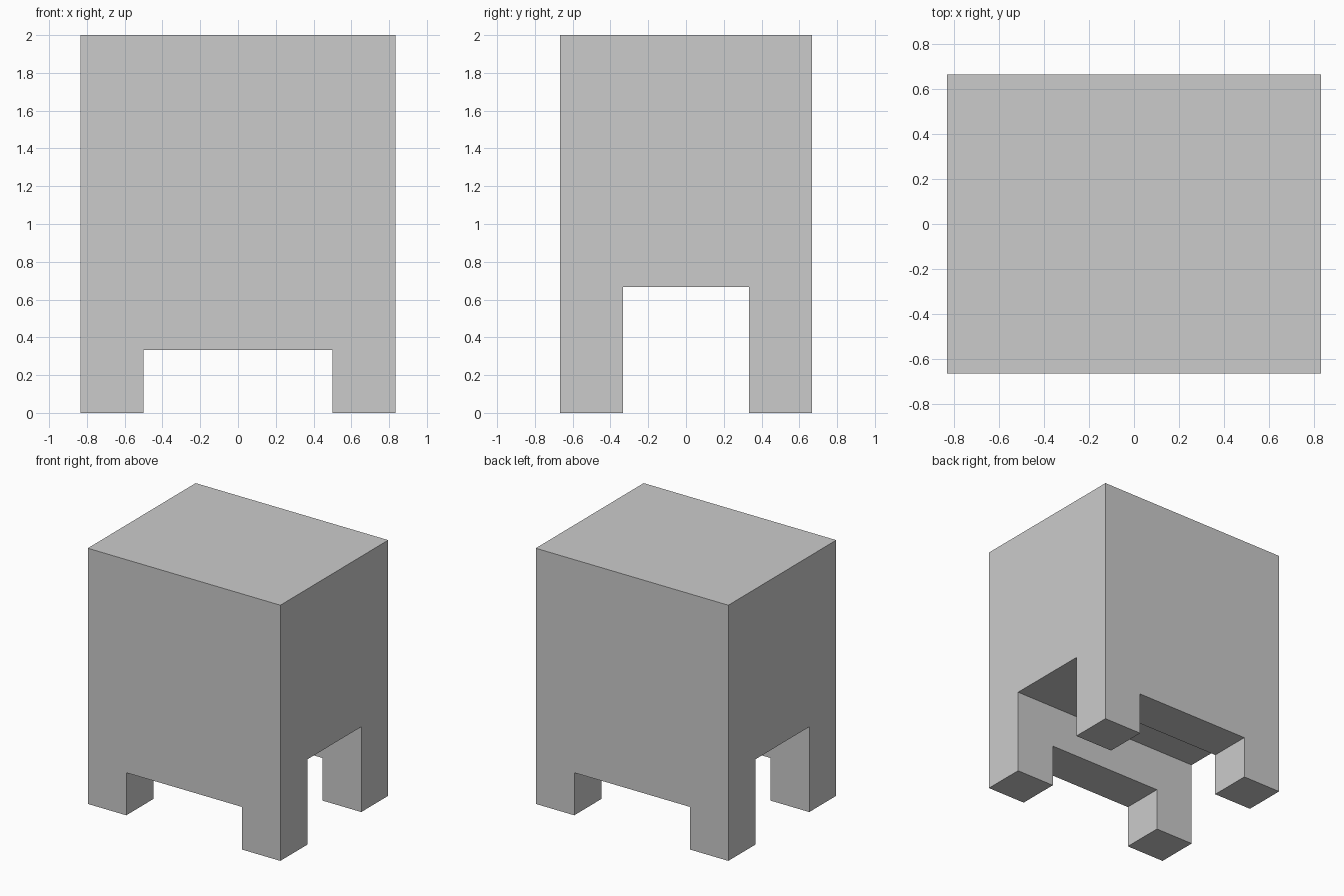
import bpy

if "Cube" in bpy.data.objects:
    bpy.data.objects.remove(bpy.data.objects["Cube"])

U = 1 / 3  # base module of the design


def box(name, size, z0):
    """Box centred on x and y, standing on height z0."""
    bpy.ops.mesh.primitive_cube_add(size=1, location=(0, 0, z0 + size[2] / 2))
    ob = bpy.context.object
    ob.name = name
    ob.scale = size
    bpy.ops.object.transform_apply(location=True, rotation=False, scale=True)
    return ob


# Solid block for the body and its four legs
body = box("body_with_legs", (5 * U, 4 * U, 6 * U), 0)

# Low opening front to back, taller opening side to side
cutters = [
    box("front_opening_cutter", (3 * U, 6 * U, 1 + U), U - 1 - U),
    box("side_opening_cutter", (7 * U, 2 * U, 1 + 2 * U), -1),
]

# Carve the openings, then discard the cutters
bpy.context.view_layer.objects.active = body
for cutter in cutters:
    cutter.hide_render = True
    mod = body.modifiers.new(cutter.name, 'BOOLEAN')
    mod.operation = 'DIFFERENCE'
    mod.solver = 'EXACT'
    mod.object = cutter
    bpy.ops.object.modifier_apply(modifier=mod.name)
for cutter in cutters:
    bpy.data.objects.remove(cutter)
